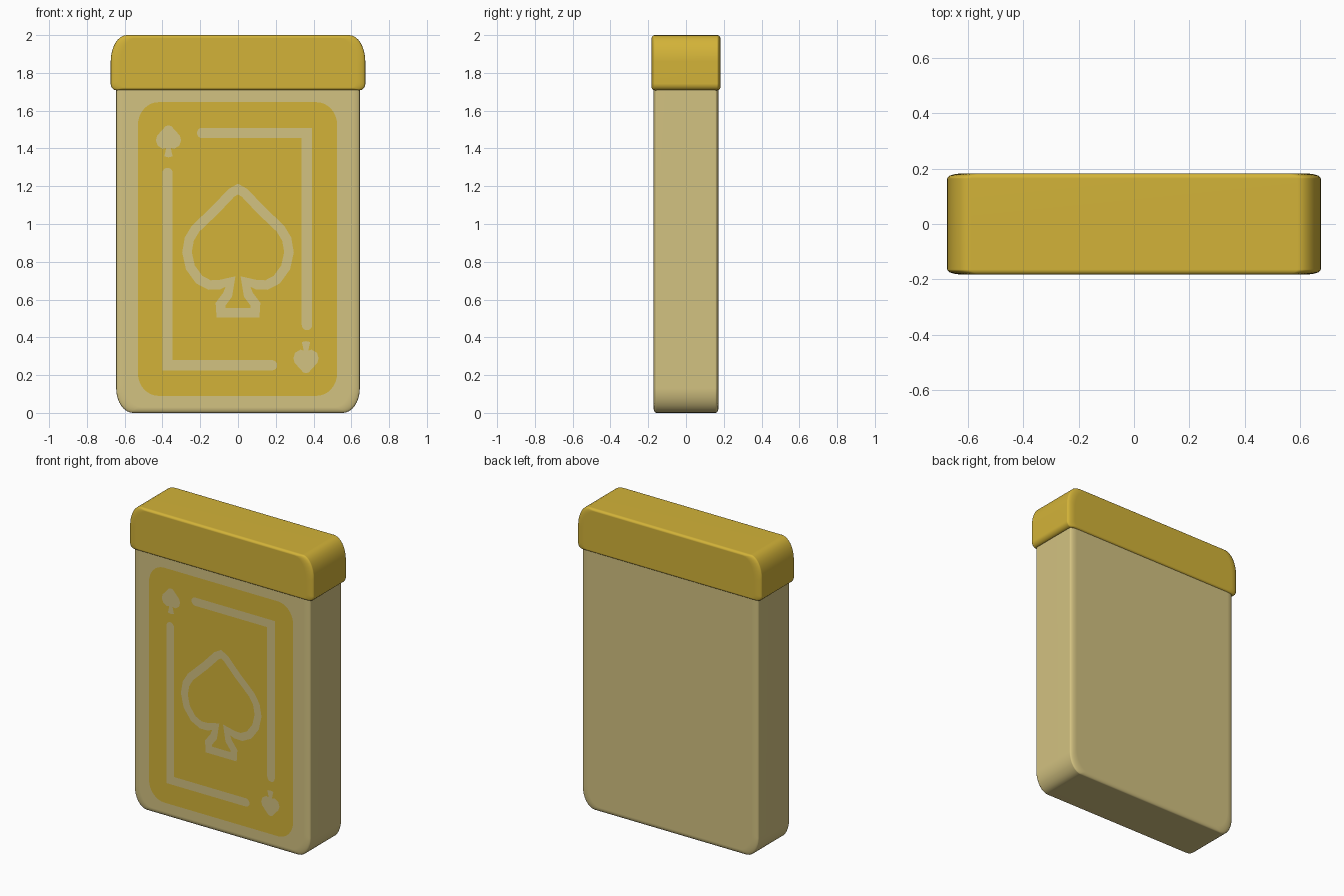
import bpy, bmesh, math
from mathutils import Vector

if "Cube" in bpy.data.objects:
    bpy.data.objects.remove(bpy.data.objects["Cube"])


def material(name, rgb):
    m = bpy.data.materials.new(name)
    m.diffuse_color = (*rgb, 1)
    m.use_nodes = True
    m.node_tree.nodes["Principled BSDF"].inputs["Base Color"].default_value = m.diffuse_color
    return m


GOLD = material("gold", (0.65, 0.45, 0.04))
BEIGE = material("beige", (0.65, 0.54, 0.22))


def add_object(name, bm, mat):
    me = bpy.data.meshes.new(name)
    bm.to_mesh(me)
    bm.free()
    me.materials.append(mat)
    ob = bpy.data.objects.new(name, me)
    bpy.context.collection.objects.link(ob)
    return ob


def rounded(x0, x1, z0, z1, bottom, top, n=8):
    """Rounded rectangle in x/z; bottom and top are (rx, rz) corner radii."""
    pts = []
    corners = [(x1, z1, 1, 1, top), (x0, z1, -1, 1, top),
               (x0, z0, -1, -1, bottom), (x1, z0, 1, -1, bottom)]
    for k, (x, z, sx, sz, (rx, rz)) in enumerate(corners):
        for i in range(n + 1):
            a = math.pi / 2 * (k + i / n)
            pts.append((x - sx * rx + rx * math.cos(a), z - sz * rz + rz * math.sin(a)))
    return pts


def soft_box(name, hx, hy, z0, z1, bottom, top, ease, mat, steps=5):
    """Rounded slab whose front and back rims are eased by (dx, dy, dz)."""
    dx, dy, dz = ease
    bm = bmesh.new()
    rows = []
    for side in (-1, 1):
        order = range(steps + 1) if side < 0 else range(steps, -1, -1)
        for i in order:
            a = math.pi / 2 * i / steps
            k = 1 - math.sin(a)
            y = side * (hy - dy * (1 - math.cos(a)))
            pts = rounded(-hx + dx * k, hx - dx * k, z0 + dz * k, z1 - dz * k, bottom, top)
            rows.append([bm.verts.new((x, y, z)) for x, z in pts])
    n = len(rows[0])
    for r0, r1 in zip(rows, rows[1:]):
        for i in range(n):
            j = (i + 1) % n
            bm.faces.new((r0[i], r0[j], r1[j], r1[i]))
    bm.faces.new(rows[0])
    bm.faces.new(rows[-1])
    bmesh.ops.recalc_face_normals(bm, faces=bm.faces)
    ob = add_object(name, bm, mat)
    bpy.ops.object.select_all(action='DESELECT')
    ob.select_set(True)
    bpy.context.view_layer.objects.active = ob
    bpy.ops.object.shade_smooth_by_angle(angle=math.radians(35))
    ob.modifiers.new("even_shading", 'WEIGHTED_NORMAL').keep_sharp = True


def plate(name, polygons, y, mat):
    """Thin printed shapes facing the front."""
    bm = bmesh.new()
    for poly in polygons:
        f = bm.faces.new([bm.verts.new((x, y, z)) for x, z in poly])
        f.normal_update()
        if f.normal.y > 0:
            f.normal_flip()
    add_object(name, bm, mat)


def stroke(points, w, closed=False):
    """Mitred ribbon along a path, with round ends when open."""
    p = [Vector(q) for q in points]
    n, left, right = len(p), [], []
    for i in range(n):
        a = p[i] - p[i - 1] if closed or i > 0 else p[1] - p[0]
        b = p[(i + 1) % n] - p[i] if closed or i < n - 1 else a
        na = Vector((-a.y, a.x)).normalized()
        nb = Vector((-b.y, b.x)).normalized()
        m = (na + nb).normalized()
        m *= w / 2 / max(m.dot(na), 0.65)
        left.append(p[i] + m)
        right.append(p[i] - m)
    polys = []
    for i in range(n if closed else n - 1):
        j = (i + 1) % n
        polys.append([left[i], left[j], right[j], right[i]])
    if not closed:
        for c, d in ((p[0], p[0] - p[1]), (p[-1], p[-1] - p[-2])):
            a0 = math.atan2(d.y, d.x) - math.pi / 2
            polys.append([c + w / 2 * Vector((math.cos(a0 + math.pi * i / 8),
                                              math.sin(a0 + math.pi * i / 8))) for i in range(9)])
    return polys


def mirrored(half):
    return half + [(-x, z) for x, z in reversed(half) if x > 1e-6]


# Box body and overlapping lid
soft_box("box_body", 0.645, 0.172, 0.0, 1.75, (0.09, 0.13), (0.03, 0.03),
         (0.045, 0.016, 0.03), BEIGE)
soft_box("box_lid", 0.674, 0.182, 1.708, 2.0, (0.03, 0.035), (0.085, 0.14),
         (0.05, 0.018, 0.015), GOLD)

# Printed front panel
plate("front_panel", [rounded(-0.53, 0.525, 0.09, 1.645, (0.11, 0.12), (0.11, 0.12))],
      -0.174, GOLD)
INK = -0.176

# Two L-shaped border lines
plate("border_upper_right", stroke([(-0.19, 1.482), (0.365, 1.482), (0.365, 0.465)], 0.055),
      INK, BEIGE)
plate("border_lower_left", stroke([(-0.373, 1.27), (-0.373, 0.252), (0.18, 0.252)], 0.055),
      INK, BEIGE)

# Large outlined spade
big = [(0, 1.185), (0.035, 1.165), (0.12, 1.075), (0.225, 0.975), (0.258, 0.92), (0.27, 0.85),
       (0.252, 0.77), (0.205, 0.705), (0.15, 0.677), (0.1, 0.678), (0.04, 0.695),
       (0.055, 0.625), (0.093, 0.575), (0.09, 0.53), (0, 0.53)]
plate("large_spade", stroke(mirrored(big), 0.05, True), INK, BEIGE)

# Small solid corner spades, one upside down
small = [(0, 0.09), (0.015, 0.085), (0.06, 0.035), (0.067, 0.01), (0.058, -0.018),
         (0.03, -0.035), (0.012, -0.03), (0.022, -0.075), (0, -0.08)]
for name, cx, cz, s in (("corner_spade_top", -0.368, 1.433, 1),
                        ("corner_spade_bottom", 0.36, 0.3, -1)):
    plate(name, [[(cx + s * x, cz + s * z) for x, z in mirrored(small)]], INK, BEIGE)
